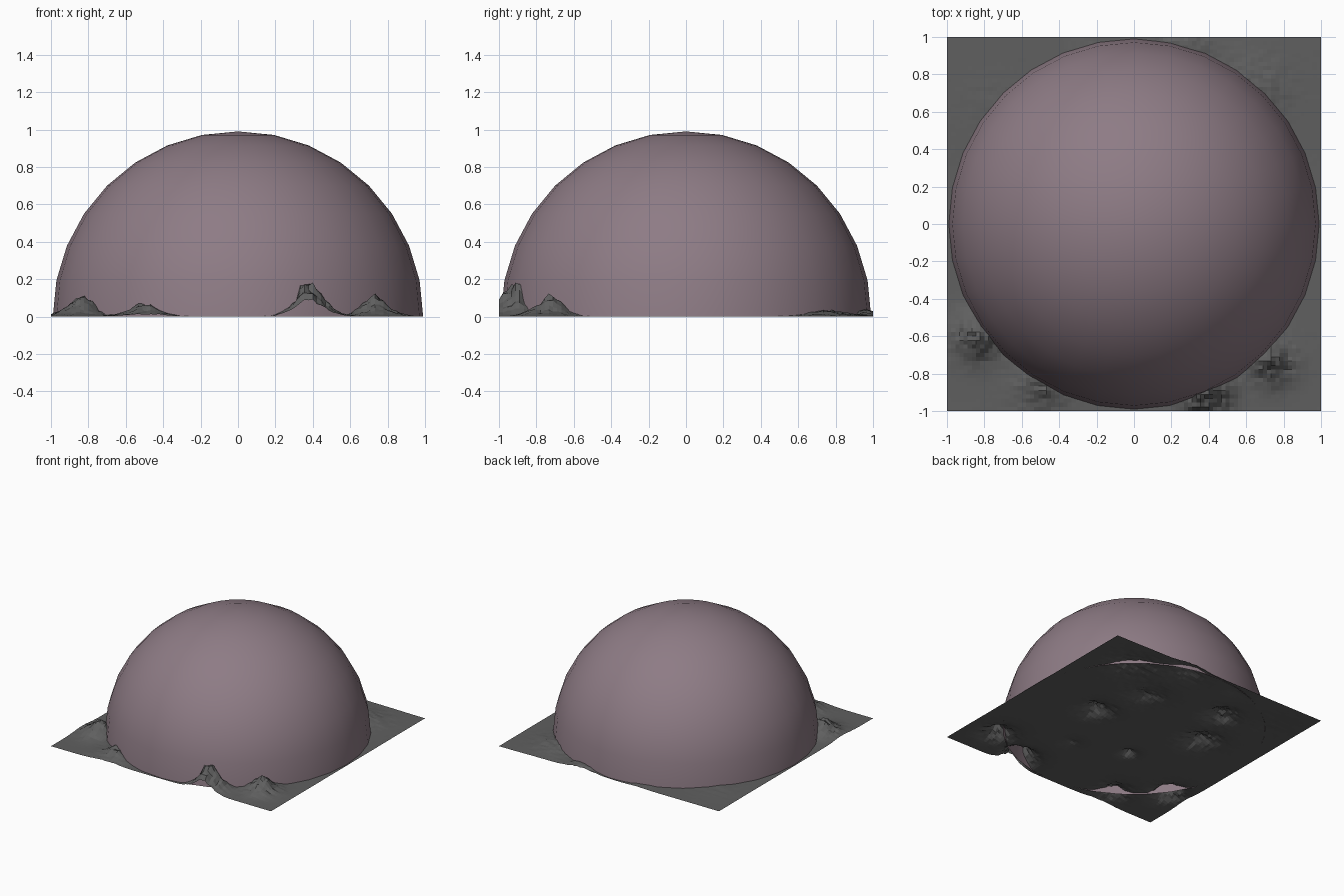
import bpy, bmesh, math
from mathutils import Vector, noise

if "Cube" in bpy.data.objects:
    bpy.data.objects.remove(bpy.data.objects["Cube"])


def material(name, colour):
    m = bpy.data.materials.new(name)
    m.diffuse_color = (*colour, 1)
    m.use_nodes = True
    m.node_tree.nodes["Principled BSDF"].inputs["Base Color"].default_value = m.diffuse_color
    return m


def make_object(name, bm, mat, smooth):
    mesh = bpy.data.meshes.new(name)
    for f in bm.faces:
        f.smooth = smooth
    bm.to_mesh(mesh)
    bm.free()
    mesh.materials.append(mat)
    ob = bpy.data.objects.new(name, mesh)
    bpy.context.collection.objects.link(ob)
    return ob


dusty_mauve = material("dusty mauve", (0.27, 0.20, 0.235))
rock_grey = material("rock grey", (0.115, 0.115, 0.115))

# Dome: open upper half of a 32-sided sphere
bm = bmesh.new()
bmesh.ops.create_uvsphere(bm, u_segments=32, v_segments=16, radius=0.99)
low = [v for v in bm.verts if v.co.z < -0.01]
bmesh.ops.delete(bm, geom=low, context='VERTS')
for v in bm.verts:
    v.co.z = max(v.co.z, 0)
make_object("dome", bm, dusty_mauve, True)

# Mountains: x, y, height, radius
PEAKS = [
    (0.38, -0.91, 0.19, 0.095), (0.73, -0.73, 0.09, 0.10),
    (-0.84, -0.60, 0.10, 0.10), (-0.50, -0.85, 0.065, 0.11),
    (0.39, 0.02, 0.07, 0.10), (0.25, 0.44, 0.04, 0.12),
    (-0.39, 0.56, 0.07, 0.10), (-0.50, 0.18, 0.06, 0.12),
    (-0.21, -0.32, 0.05, 0.05), (0.23, -0.47, 0.02, 0.06),
    (0.62, 0.72, 0.035, 0.16), (0.25, 0.93, 0.035, 0.14),
    (-0.25, 0.92, 0.012, 0.08), (-0.75, 0.65, 0.008, 0.15),
]


def ground_height(x, y):
    z = 0.0
    for px, py, h, r in PEAKS:
        d = math.hypot(x - px, y - py) / r
        z += h * math.exp(-0.9 * d ** 1.7)
    rough = noise.noise(Vector((x * 9, y * 9, 2))) * 0.35
    rough += noise.noise(Vector((x * 25, y * 25, 5))) * 0.4
    return 0.005 + z * max(0.2, 1 + rough)


# Terrain: single faceted sheet pushed up into mountains
bm = bmesh.new()
bmesh.ops.create_grid(bm, x_segments=90, y_segments=90, size=1)
for v in bm.verts:
    v.co.z = ground_height(v.co.x, v.co.y)
base = min(v.co.z for v in bm.verts)
for v in bm.verts:
    v.co.z -= base
make_object("terrain", bm, rock_grey, False)
